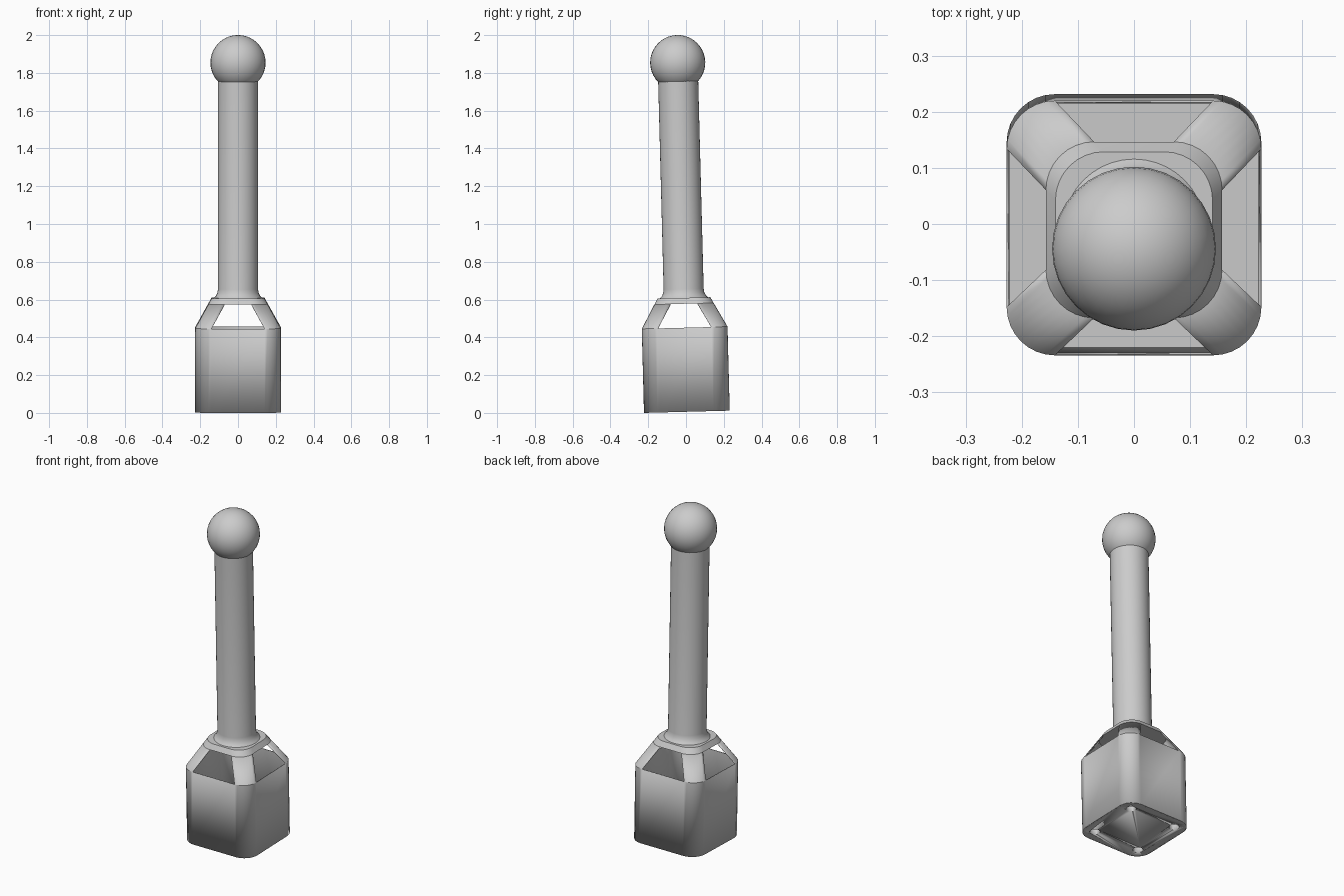
import bpy, bmesh
from math import sin, cos, pi, radians
from mathutils import Matrix

cube = bpy.data.objects.get("Cube")
if cube:
    bpy.data.objects.remove(cube, do_unlink=True)

grey = bpy.data.materials.new("plain_grey")
grey.use_nodes = True
grey.diffuse_color = (0.6, 0.6, 0.6, 1)
grey.node_tree.nodes["Principled BSDF"].inputs["Base Color"].default_value = (0.6, 0.6, 0.6, 1)

# The whole model leans slightly towards the front
LEAN = Matrix.Translation((0, 0.0045, 0.006)) @ Matrix.Rotation(radians(1.5), 4, 'X')
CORNER = 0.086
STEPS = 8


def finish(name, bm):
    """Turn a bmesh into a leaning, smooth-shaded object."""
    bmesh.ops.recalc_face_normals(bm, faces=bm.faces)
    mesh = bpy.data.meshes.new(name)
    bm.to_mesh(mesh)
    bm.free()
    mesh.materials.append(grey)
    obj = bpy.data.objects.new(name, mesh)
    bpy.context.collection.objects.link(obj)
    obj.matrix_world = LEAN
    bpy.ops.object.select_all(action='DESELECT')
    obj.select_set(True)
    bpy.context.view_layer.objects.active = obj
    bpy.ops.object.shade_smooth_by_angle(angle=radians(30))
    return obj


def rounded_square(half, z):
    c = half - CORNER
    pts = []
    for q in range(4):
        sx, sy = ((1, 1), (-1, 1), (-1, -1), (1, -1))[q]
        for i in range(STEPS + 1):
            a = (q + i / STEPS) * pi / 2
            pts.append((sx * c + CORNER * cos(a), sy * c + CORNER * sin(a), z))
    return pts


def round_ring(radius, z, sides=40):
    return [(radius * cos(2 * pi * i / sides), radius * sin(2 * pi * i / sides), z)
            for i in range(sides)]


def loft(rings, caps=True, skip=lambda band, i: False):
    """Join a stack of equal rings; skip leaves openings."""
    bm = bmesh.new()
    rows = [[bm.verts.new(p) for p in ring] for ring in rings]
    n = len(rows[0])
    for band, (low, high) in enumerate(zip(rows, rows[1:])):
        for i in range(n):
            j = (i + 1) % n
            if not skip(band, i):
                bm.faces.new((low[i], low[j], high[j], high[i]))
    if caps:
        bm.faces.new(rows[0][::-1])
        bm.faces.new(rows[-1])
    return bm


# Thin box walls with four corner posts; the flat strips above are windows
shell = finish("box_shell", loft(
    [rounded_square(0.227, 0), rounded_square(0.227, 0.445), rounded_square(0.157, 0.572)],
    caps=False, skip=lambda band, i: band == 1 and i % (STEPS + 1) == STEPS))
wall = shell.modifiers.new("wall", 'SOLIDIFY')
wall.thickness = 0.005
wall.offset = -1

# Solid collar above the windows
finish("collar", loft([rounded_square(0.157, 0.572), rounded_square(0.14, 0.603)]))

# Floor with four blind holes underneath
floor = finish("floor", loft([rounded_square(0.2265, 0), rounded_square(0.2265, 0.06)]))
bm = bmesh.new()
for x in (-1, 1):
    for y in (-1, 1):
        bmesh.ops.create_cone(bm, cap_ends=True, segments=24, radius1=0.028, radius2=0.028,
                              depth=0.08, matrix=Matrix.Translation((x * 0.153, y * 0.153, 0)))
cutter = finish("hole_cutter", bm)
cutter.hide_render = True
cut = floor.modifiers.new("holes", 'BOOLEAN')
cut.operation = 'DIFFERENCE'
cut.solver = 'EXACT'
cut.object = cutter
bpy.context.view_layer.objects.active = floor
bpy.ops.object.modifier_apply(modifier=cut.name)
bpy.data.objects.remove(cutter, do_unlink=True)

# Shaft with a small flared foot
finish("shaft", loft([round_ring(r, z) for r, z in
                      ((0.13, 0.6), (0.118, 0.612), (0.109, 0.63), (0.106, 0.65), (0.106, 1.78))]))

# Ball on top
bm = bmesh.new()
bmesh.ops.create_uvsphere(bm, u_segments=32, v_segments=20, radius=0.146,
                          matrix=Matrix.Translation((0, 0, 1.849)))
finish("ball", bm)
